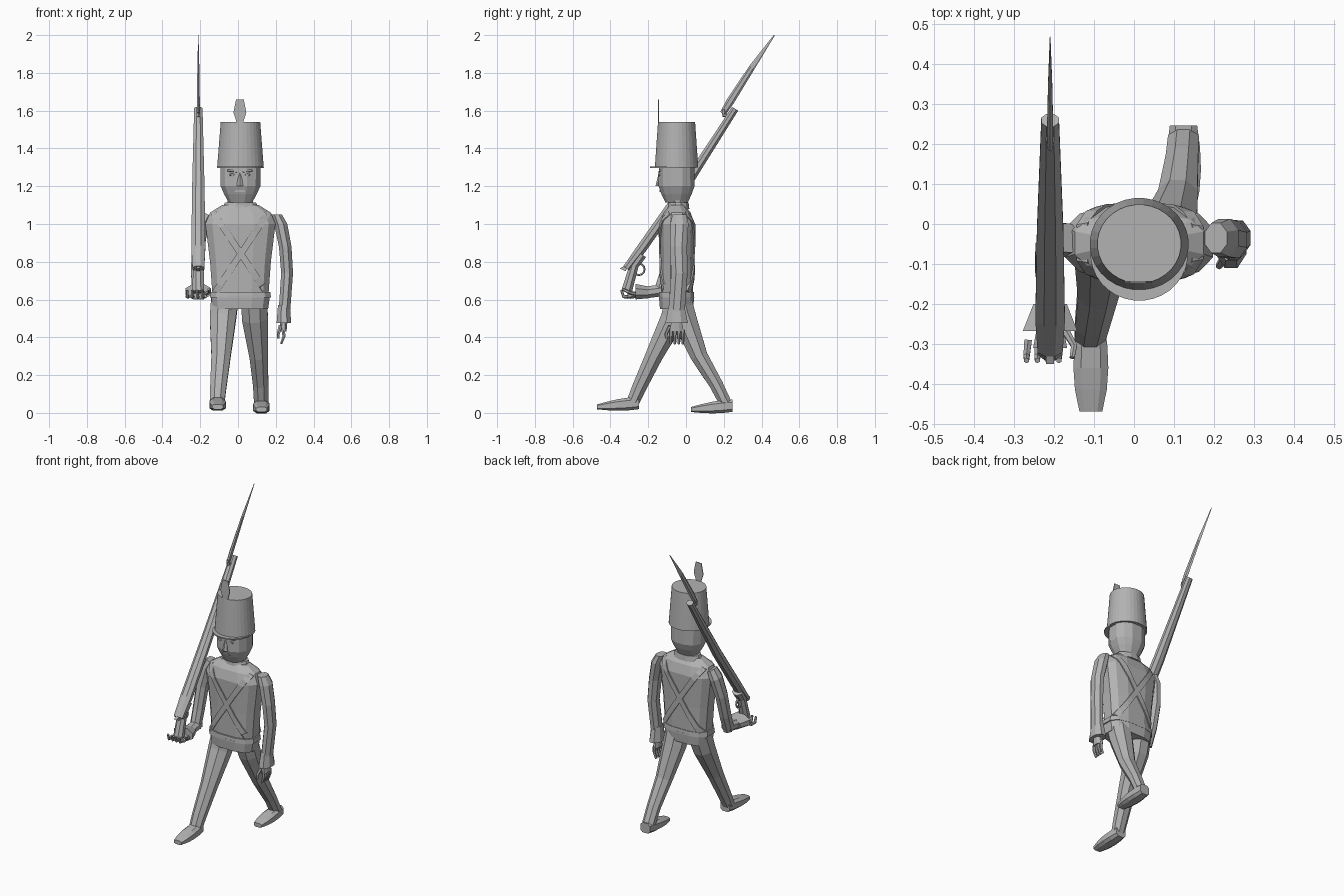
import bpy, bmesh, math
from mathutils import Vector
from mathutils.bvhtree import BVHTree

cube = bpy.data.objects.get("Cube")
if cube:
    bpy.data.objects.remove(cube, do_unlink=True)

grey = bpy.data.materials.new("plain_grey")
grey.use_nodes = True
grey.diffuse_color = (.45, .45, .45, 1)
grey.node_tree.nodes["Principled BSDF"].inputs["Base Color"].default_value = grey.diffuse_color

UP, FORWARD = Vector((0, 0, 1)), Vector((0, -1, 0))
ACROSS = Vector((1, 0, 0))
SIDES = {"left": 1, "right": -1}


def finish(name, bm):
    bmesh.ops.recalc_face_normals(bm, faces=bm.faces)
    mesh = bpy.data.meshes.new(name)
    bm.to_mesh(mesh)
    bm.free()
    mesh.materials.append(grey)
    ob = bpy.data.objects.new(name, mesh)
    bpy.context.collection.objects.link(ob)
    return ob


def sample(values, fraction):
    """Read a value along an evenly spaced list."""
    place = fraction * (len(values) - 1)
    i = min(int(place), len(values) - 2)
    return values[i] + (values[i + 1] - values[i]) * (place - i)


def skin(name, loops):
    """Join rings of points into a closed tube."""
    bm = bmesh.new()
    rings = [[bm.verts.new(p) for p in loop] for loop in loops]
    for low, high in zip(rings, rings[1:]):
        for k in range(len(low)):
            n = (k + 1) % len(low)
            bm.faces.new((low[k], low[n], high[n], high[k]))
    bm.faces.new(rings[0])
    bm.faces.new(rings[-1])
    return finish(name, bm)


def limb(name, joints, widths, flat=(1, 1), sides=8, axis=None, power=1):
    """Tube through joints; flat is the depth of a ring relative to its width."""
    joints = [Vector(j) for j in joints]
    last = len(joints) - 1
    loops = []
    for i, joint in enumerate(joints):
        along = (axis or joints[min(i + 1, last)] - joints[max(i - 1, 0)]).normalized()
        u = (ACROSS - along * along.x).normalized()
        v = along.cross(u) * sample(flat, i / last)
        width = sample(widths, i / last)
        loop = []
        for k in range(sides):
            angle = math.tau * (k + .5) / sides
            c, s = math.cos(angle), math.sin(angle)
            c, s = math.copysign(abs(c) ** power, c), math.copysign(abs(s) ** power, s)
            loop.append(joint + (u * c + v * s) * width)
        loops.append(loop)
    return skin(name, loops)


def plate(name, outline, depth):
    """Extrude a flat outline by a depth vector."""
    points = [Vector(p) for p in outline]
    return skin(name, [points, [p + Vector(depth) for p in points]])


def body(name, heights, widths, flat, sides=12, power=.7, shift=0):
    """Upright ring stack on the centre line of the figure."""
    joints = [(.013, shift - .05, z) for z in heights]
    return limb(name, joints, widths, flat, sides, UP, power)


# Coat, skirt, waist belt, collar and neck
coat = body("coat", (.6, .8, 1, 1.06, 1.1), (.15, .165, .19, .165, .1), (.58, .4), shift=.003)
body("coat_skirt", (.55, .62), (.15, .16), (.6, .6))
body("waist_belt", (.61, .64), (.166, .162), (.58, .58))
body("collar", (1.08, 1.115), (.1, .085), (.6, .65), power=1, shift=.01)
body("neck", (1.1, 1.16), (.07, .07), (.75, .8), power=1, shift=.005)

# Crossed belts laid on the coat, front and back
bm = bmesh.new()
bm.from_mesh(coat.data)
surface = BVHTree.FromBMesh(bm)
bm.free()
for face, toward in {"front": FORWARD, "back": -FORWARD}.items():
    for side, sign in SIDES.items():
        rows = []
        for step in range(13):
            centre = Vector((.015 + sign * (.145 - .28 * step / 12), 0, 1.06 - .42 * step / 12))
            edge = Vector((.014 * sign, 0, -.009))
            row = []
            for p in (centre - edge, centre + edge):
                hit = surface.ray_cast(p + toward, -toward)[0] or p
                row.append((hit + toward * .008, hit - toward * .01))
            rows.append((*row[0], *reversed(row[1])))
        skin(f"{face}_belt_{side}", rows)

# Head and face
body("head", (1.115, 1.16, 1.2, 1.31), (.065, .09, .108, .11), (.95, .88), power=.85)
limb("nose", [(.01, -.138, 1.2), (.01, -.135, 1.27)], (.02, .008), (1.2, 1.2), 6, UP)
plate("mouth", [(x, -.14, z) for x, z in ((-.02, 1.17), (.04, 1.17), (.03, 1.18), (-.01, 1.18))], (0, .03, 0))
for side, sign in SIDES.items():
    x = .01 + sign * .04
    limb(f"{side}_eye", [(x, -.13, 1.26), (x, -.147, 1.26)], (.018, .012), (.5, .5), 8, FORWARD)
    limb(f"{side}_eyebrow", [(x - sign * .025, -.142, 1.276), (x + sign * .025, -.138, 1.284)],
         (.006, .006), sides=4)

# Tall hat with peak and plume
body("hat_crown", (1.3, 1.54), (.124, .105), (.93, .94), 32, 1)
body("hat_peak", (1.297, 1.305), (.122, .122), (.96, .96), 32, 1, -.025)
half = ((.018, 1.5), (.018, 1.54), (.034, 1.59), (.02, 1.66))
outline = [(.01 + w, -.148, z) for w, z in half] + [(.01 - w, -.148, z) for w, z in reversed(half)]
plate("plume", outline, (0, .005, 0))

# Legs in mid stride, with wedge shoes
limb("right_leg", [(-.07, -.04, .6), (-.08, -.07, .5), (-.09, -.17, .3), (-.105, -.25, .13), (-.11, -.28, .06)],
     (.078, .075, .055, .046, .042), (.95, .86))
limb("left_leg", [(.085, -.04, .6), (.09, -.01, .5), (.11, .07, .3), (.12, .16, .15), (.124, .21, .05)],
     (.075, .074, .053, .044, .042), (1, .83))
for side, x, heel, sole in (("right", -.108, -.25, .018), ("left", .124, .247, .004)):
    joints = [(x, heel - .055 * i, sole + .034 - .005 * i) for i in range(5)]
    limb(f"{side}_shoe", joints, (.036, .046, .046, .03), (.94, .46), 8, FORWARD, .65)


def finger(name, base, reach, curl):
    """Two short bones, tapering to the tip."""
    base, reach = Vector(base), Vector(reach)
    limb(name, [base, base + reach, base + reach + Vector(curl)], (.011, .007), sides=6)


# Left arm hanging, with flared cuff and hand
limb("left_arm", [(.205, -.035, 1.05), (.226, -.035, 1), (.25, -.04, .88), (.26, -.035, .74), (.245, -.05, .53)],
     (.03, .038, .036, .034, .033), (1.35, 1.4), axis=UP)
limb("left_cuff", [(.243, -.05, .57), (.243, -.05, .475)], (.034, .042), (1.3, 1.55), axis=UP)
limb("left_palm", [(.242, -.05, .49), (.24, -.05, .43)], (.022, .018), (1.3, 2.3), axis=UP)
for i in range(4):
    finger(f"left_finger_{i + 1}", (.24, .021 * i - .08, .44), (.003, 0, -.035), (-.015, 0, -.04))
finger("left_thumb", (.225, -.085, .46), (-.012, -.02, -.04), (0, 0, -.025))

# Right arm bent forward beneath the rifle
limb("right_upper_arm",
     [(-.165, -.035, 1.05), (-.19, -.04, 1), (-.212, -.065, .88), (-.215, -.1, .74), (-.212, -.14, .63)],
     (.03, .038, .037, .036, .034), (1.3, 1.1))
R = -.21
limb("right_forearm", [(R, -.115, .65), (R, -.235, .635)], (.034, .04), (1, .85), axis=FORWARD)
limb("right_cuff", [(R, -.2, .638), (R, -.268, .642)], (.045, .074), (.75, .6), axis=FORWARD)
limb("right_palm", [(R, -.25, .628), (R, -.31, .618)], (.034, .046), (.6, .33), axis=FORWARD)
for i in range(4):
    finger(f"right_finger_{i + 1}", (.027 * i - .265, -.29, .615), (-.004, -.04, 0), (0, -.012, .035))
finger("right_thumb", (-.17, -.27, .63), (.02, -.035, .01), (-.005, -.03, .015))

# Rifle: butt, tapering barrel, lock, trigger guard and bayonet
limb("rifle_butt", [(R, -.315, .64), (R, -.275, .78), (R, -.235, .84)], (.034, .03, .036), (.9, .85))
limb("rifle_barrel", [(R, -.315, .765), (R, -.235, .87), (R, -.02, 1.175), (R, .26, 1.61)],
     (.034, .04, .036, .024), (.65, .85))
plate("rifle_hammer", [(R - .01, y, z) for y, z in ((-.32, .75), (-.35, .765), (-.3, .79))], ACROSS * .02)
bpy.ops.mesh.primitive_torus_add(major_radius=.03, minor_radius=.006, major_segments=12, minor_segments=5,
                                 location=(R, -.25, .76), rotation=(0, math.pi / 2, 0))
guard = bpy.context.object
guard.name = "trigger_guard"
guard.data.materials.append(grey)
limb("bayonet_socket", [(R, .235, 1.575), (R, .2, 1.575), (R, .2, 1.605)], (.012, .01), sides=6)
limb("bayonet_blade", [(R, .195, 1.585), (R, .235, 1.65), (R, .35, 1.83), (R, .468, 2)],
     (.008, .009, .006, .001), (2, 3), 6)
